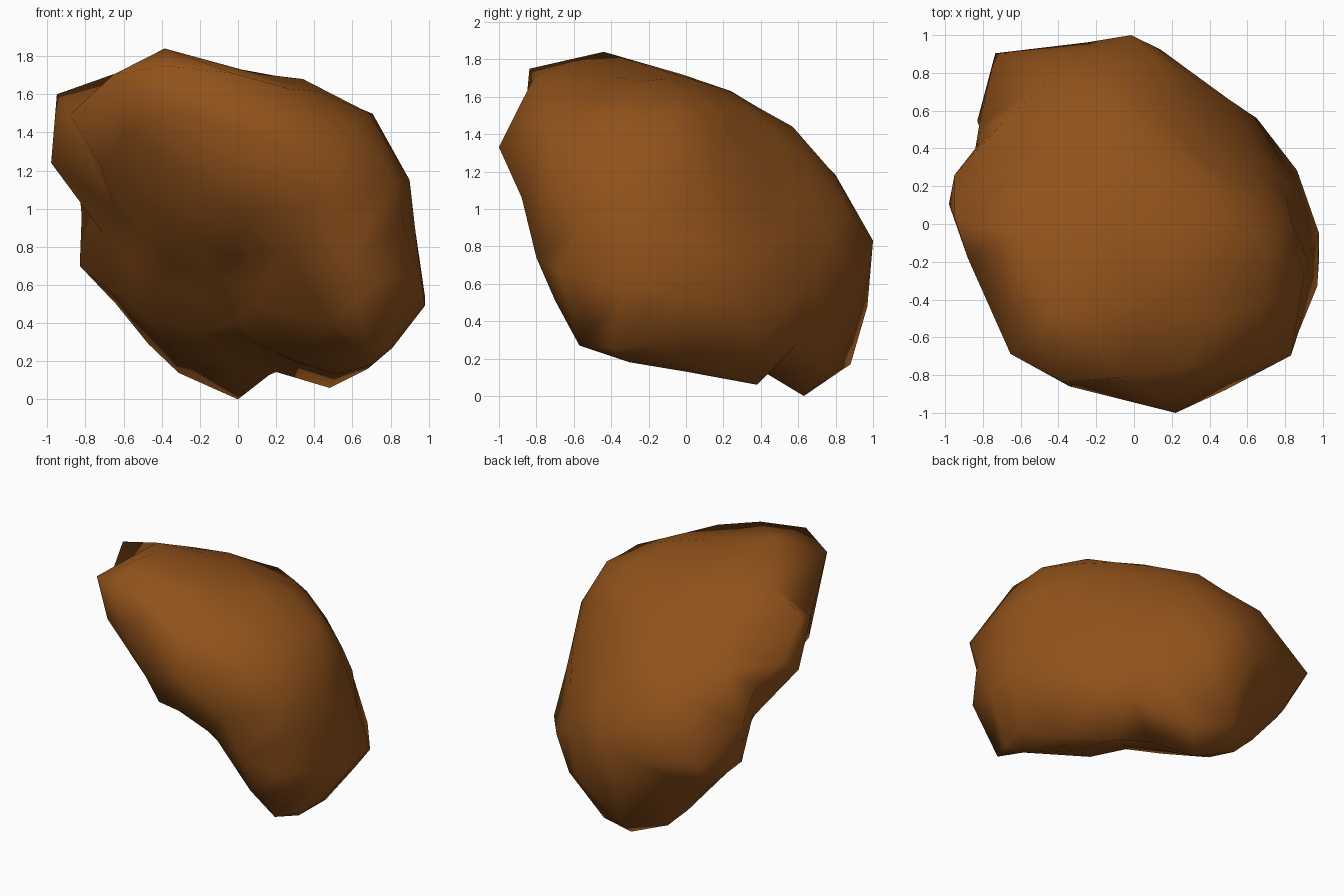
import bpy, bmesh, math
from mathutils import Vector

if "Cube" in bpy.data.objects:
    bpy.data.objects.remove(bpy.data.objects["Cube"])

# outlines of the lump: front (x,z), side (y,z), top (x,y)
FRONT = [(-.39,1.84),(-.05,1.73),(.34,1.68),(.7,1.49),(.9,1.15),(.98,.49),(.81,.27),(.68,.16),(.47,.05),(0,0),
         (-.29,.1),(-.47,.29),(-.64,.5),(-.83,.7),(-.82,.96),(-.85,1.14),(-.98,1.24),(-.95,1.6),(-.87,1.66),(-.6,1.72)]
SIDE = [(-.44,1.84),(-.12,1.75),(.24,1.63),(.57,1.44),(.82,1.16),(1,.83),(.97,.48),(.88,.17),(.63,0),(.38,.06),
        (0,.13),(-.3,.18),(-.57,.27),(-.7,.51),(-.8,.74),(-.85,1),(-.91,1.08),(-1,1.34),(-.93,1.44),(-.84,1.74)]
TOP = [(.03,1),(.34,.78),(.65,.56),(.87,.28),(.98,-.05),(.97,-.33),(.82,-.7),(.67,-.8),(.22,-1),(-.34,-.86),
       (-.65,-.69),(-.72,-.39),(-.88,-.18),(-.98,.08),(-.95,.26),(-.84,.4),(-.83,.6),(-.72,.9)]
# outlines across the slab, which carry the hollow on the lower front
ACROSS_A = [(-.93,.63),(-.86,.35),(-.76,.13),(-.64,.04),(-.55,-.18),(-.22,-.33),(-.03,-.59),(.08,-.78),(.22,-.93),
            (.39,-.93),(.63,-.8),(.87,-.51),(.74,.05),(.61,.31),(.45,.53),(.29,.69),(-.63,.95),(-.78,.85)]
ACROSS_B = [(-.52,.73),(-.69,.46),(-.86,-.28),(-.77,-.66),(-.54,-.96),(-.35,-1.04),(-.12,-1.01),(.19,-.72),
            (.41,-.55),(.41,-.37),(.53,-.09),(.76,.03),(.82,.28),(.93,.79),(.79,.95),(.49,.99),(.21,.97),(-.32,.84)]
BROAD = [(-.33,.74),(-.61,.69),(-.82,.55),(-1.08,.16),(-1.06,-.27),(-.88,-.55),(-.3,-.61),(-.18,-.53),(.12,-.52),
         (.3,-.6),(.62,-.55),(1.01,-.22),(1.12,.01),(.89,.39),(.51,.57),(.4,.66),(.17,.7)]


def axes(azimuth, elevation):
    """Right and up directions of an outline seen from the given angle."""
    a, e = math.radians(azimuth), math.radians(elevation)
    toward = Vector((math.sin(a), -math.cos(a), 0))
    return Vector((math.cos(a), math.sin(a), 0)), Vector((0, 0, math.cos(e))) - toward * math.sin(e)


X, Y, Z = Vector((1, 0, 0)), Vector((0, 1, 0)), Vector((0, 0, 1))
MID, O = Vector((0, 0, .92)), Vector((0, 0, 0))
OUTLINES = [(FRONT, X, Z, O), (SIDE, Y, Z, O), (TOP, X, Y, O),
            (ACROSS_A, *axes(35, 25), MID), (ACROSS_B, *axes(215, 25), MID), (BROAD, *axes(145, -25), MID)]
CENTRE = Vector((.1, .1, 1.0))


def inside(poly, u, v):
    hit = False
    pu, pv = poly[-1]
    for qu, qv in poly:
        if (qv > v) != (pv > v) and u < (pu - qu) * (v - qv) / (pv - qv) + qu:
            hit = not hit
        pu, pv = qu, qv
    return hit


def in_all(p):
    return all(inside(poly, (p - o).dot(r), (p - o).dot(up)) for poly, r, up, o in OUTLINES)


def reach(d):
    """Distance from the centre along d at which the ray first leaves any outline."""
    t = .2
    while t < 1.6 and in_all(CENTRE + d * t):
        t += .01
    return t - .005


# rim points: each outline corner, placed mid-depth where it fits the other outlines
rim = []
for poly, r, up, o in OUTLINES:
    cu, cv = (CENTRE - o).dot(r), (CENTRE - o).dot(up)
    away = r.cross(up)
    for u, v in poly:
        side = r * (u - cu) + up * (v - cv)
        for pull in (.985, .97, .95, .92):
            fits = [i * .01 for i in range(-140, 141) if in_all(CENTRE + side * pull + away * (i * .01))]
            if fits:
                off = side + away * (sum(fits) / len(fits))
                rim.append((off.normalized(), off.length, len(fits) * .01 + 1 - pull))
                break

# smooth interpolation of the inverse radius between the rim points
def kernel(a, b):
    return math.exp(-(a - b).length / 1.5)


n = len(rim)
mean = sum(1 / q for d, q, s in rim) / n
rows = [[kernel(a[0], b[0]) for b in rim] + [1 / a[1] - mean] for a in rim]
for i in range(n):
    rows[i][i] += .01 + .4 * rim[i][2] ** 2
for i in range(n):
    for j in range(i + 1, n):
        f = rows[j][i] / rows[i][i]
        rows[j] = [x - f * y for x, y in zip(rows[j], rows[i])]
weights = [0] * n
for i in reversed(range(n)):
    weights[i] = (rows[i][n] - sum(rows[i][k] * weights[k] for k in range(i + 1, n))) / rows[i][i]


def fill(d):
    outer = reach(d)
    inner = 1 / max(.6, mean + sum(w * kernel(d, a[0]) for w, a in zip(weights, rim)))
    return min(outer, .3 * outer + .7 * inner)


# corners: the surest rim points first, then even filling between them
kept = []
for d, q, s in sorted(rim, key=lambda a: a[2]):
    if s < .5 and all((d - k).length > .13 for k, l in kept):
        kept.append((d, q))
for i in range(400):
    z = 1 - (2 * i + 1) / 400
    a = i * math.pi * (3 - math.sqrt(5))
    w = math.sqrt(1 - z * z)
    d = Vector((w * math.cos(a), w * math.sin(a), z))
    if all((d - k).length > .24 for k, l in kept):
        kept.append((d, fill(d)))

# lump: faceted skin through the corners
bm = bmesh.new()
for d, l in kept:
    bm.verts.new(d)
bmesh.ops.convex_hull(bm, input=bm.verts)
bmesh.ops.triangulate(bm, faces=bm.faces)
for v in bm.verts:
    d = v.co.normalized()
    v.co = CENTRE + d * min(kept, key=lambda k: (k[0] - d).length)[1]
bmesh.ops.recalc_face_normals(bm, faces=bm.faces)
low = min(v.co.z for v in bm.verts)
for v in bm.verts:
    v.co.z -= low

mesh = bpy.data.meshes.new("lump")
bm.to_mesh(mesh)
bm.free()
mesh.shade_smooth()
lump = bpy.data.objects.new("lump", mesh)
bpy.context.collection.objects.link(lump)
brown = bpy.data.materials.new("warm brown")
brown.diffuse_color = (.285, .085, .011, 1)
brown.use_nodes = True
brown.node_tree.nodes["Principled BSDF"].inputs["Base Color"].default_value = brown.diffuse_color
mesh.materials.append(brown)
